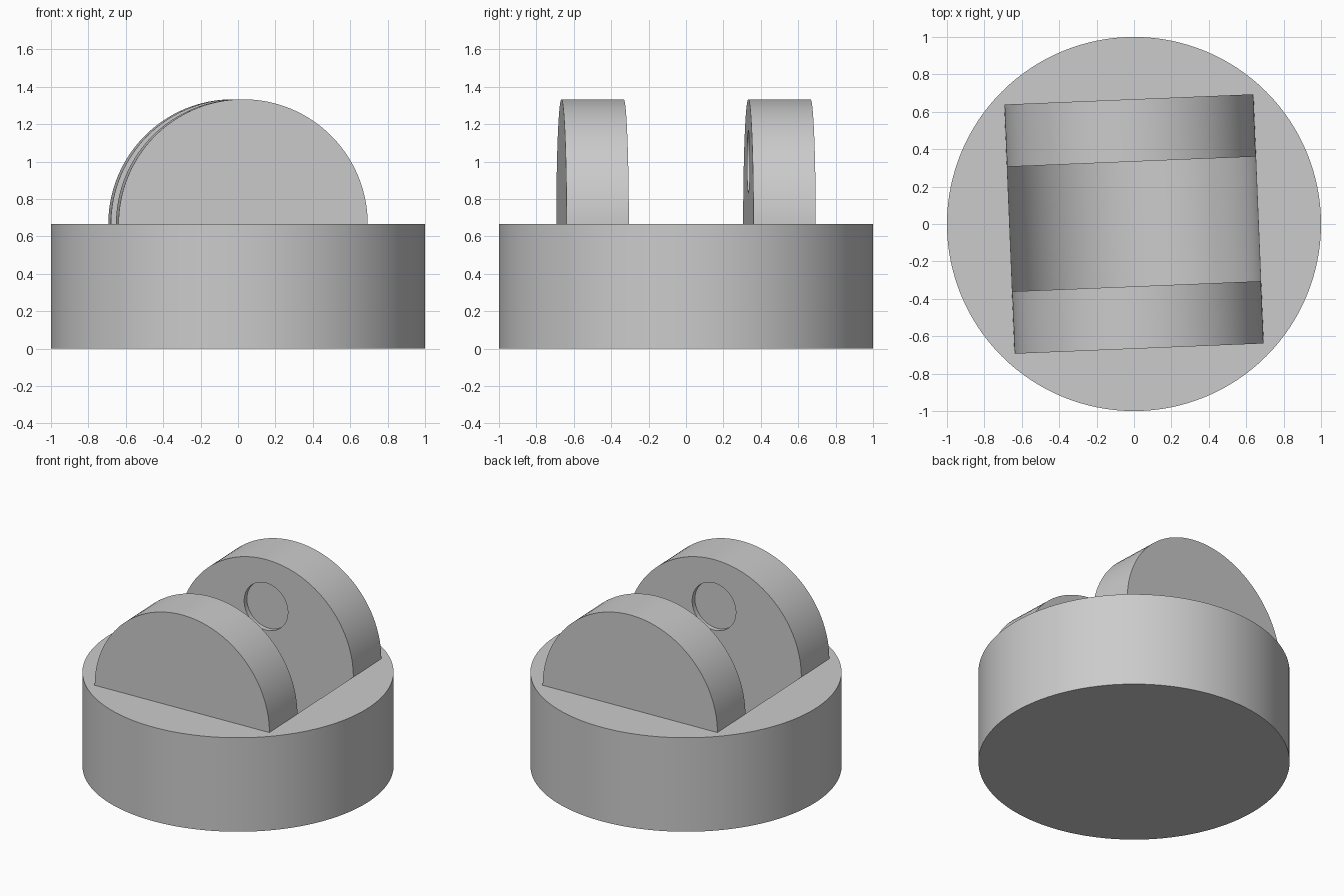
import bpy
import math
from mathutils import Matrix, Vector

HEIGHT = 2 / 3          # base height, also the lug radius
THICK = 1 / 3           # lug thickness
TURN = Matrix.Rotation(math.radians(2.36), 4, 'Z')
SEGMENTS = 128

if "Cube" in bpy.data.objects:
    bpy.data.objects.remove(bpy.data.objects["Cube"])

grey = bpy.data.materials.new("plain grey")
grey.use_nodes = True
colour = (0.6, 0.6, 0.6, 1)
grey.diffuse_color = colour
grey.node_tree.nodes["Principled BSDF"].inputs["Base Color"].default_value = colour


def prism(name, outline, axis):
    """Solid made by sweeping a closed outline along an axis."""
    n = len(outline)
    verts = outline + [p + axis for p in outline]
    faces = [tuple(range(n))[::-1], tuple(range(n, 2 * n))]
    faces += [(i, (i + 1) % n, (i + 1) % n + n, i + n) for i in range(n)]
    mesh = bpy.data.meshes.new(name)
    mesh.from_pydata(verts, [], faces)
    mesh.materials.append(grey)
    obj = bpy.data.objects.new(name, mesh)
    bpy.context.collection.objects.link(obj)
    return obj


def arc(radius, y, z, sweep, count):
    """Points of an arc in the xz plane; clockwise, so a sweep along +y faces outward."""
    return [Vector((radius * math.cos(a), y, z + radius * math.sin(a)))
            for a in (math.pi - sweep * i / count for i in range(count + 1))]


def circle_bar(name, radius, y, z, length):
    ring = arc(radius, y, z, 2 * math.pi, SEGMENTS)[:-1]
    return prism(name, ring, Vector((0, length, 0)))


def activate(obj):
    bpy.ops.object.select_all(action='DESELECT')
    obj.select_set(True)
    bpy.context.view_layer.objects.active = obj


def cut(obj, cutter):
    """Carve the cutter out of the part, then discard it."""
    mod = obj.modifiers.new("cut", 'BOOLEAN')
    mod.operation = 'DIFFERENCE'
    mod.solver = 'EXACT'
    mod.object = cutter
    activate(obj)
    bpy.ops.object.modifier_apply(modifier=mod.name)
    bpy.data.objects.remove(cutter)


def finish(obj):
    activate(obj)
    bpy.ops.object.shade_smooth_by_angle(angle=math.radians(30))


# Round base with a half-round trough between the lugs
ring = [Vector((math.cos(a), math.sin(a), 0))
        for a in (2 * math.pi * i / SEGMENTS for i in range(SEGMENTS))]
base = prism("round_base", ring, Vector((0, 0, HEIGHT)))
trough = circle_bar("trough_cutter", HEIGHT - 0.002, -THICK, HEIGHT, 2 * THICK)
trough.data.transform(TURN)
cut(base, trough)
finish(base)

# Two half-disc lugs, each with a shallow round recess on its inner face
for name, turn in (("back_lug", 0), ("front_lug", math.pi)):
    outline = arc(HEIGHT, THICK, HEIGHT, math.pi, SEGMENTS // 2)
    lug = prism(name, outline, Vector((0, THICK, 0)))
    cut(lug, circle_bar("recess_cutter", THICK / 2, THICK - 0.1, 1.0, 0.133))
    lug.data.transform(TURN @ Matrix.Rotation(turn, 4, 'Z'))
    finish(lug)
